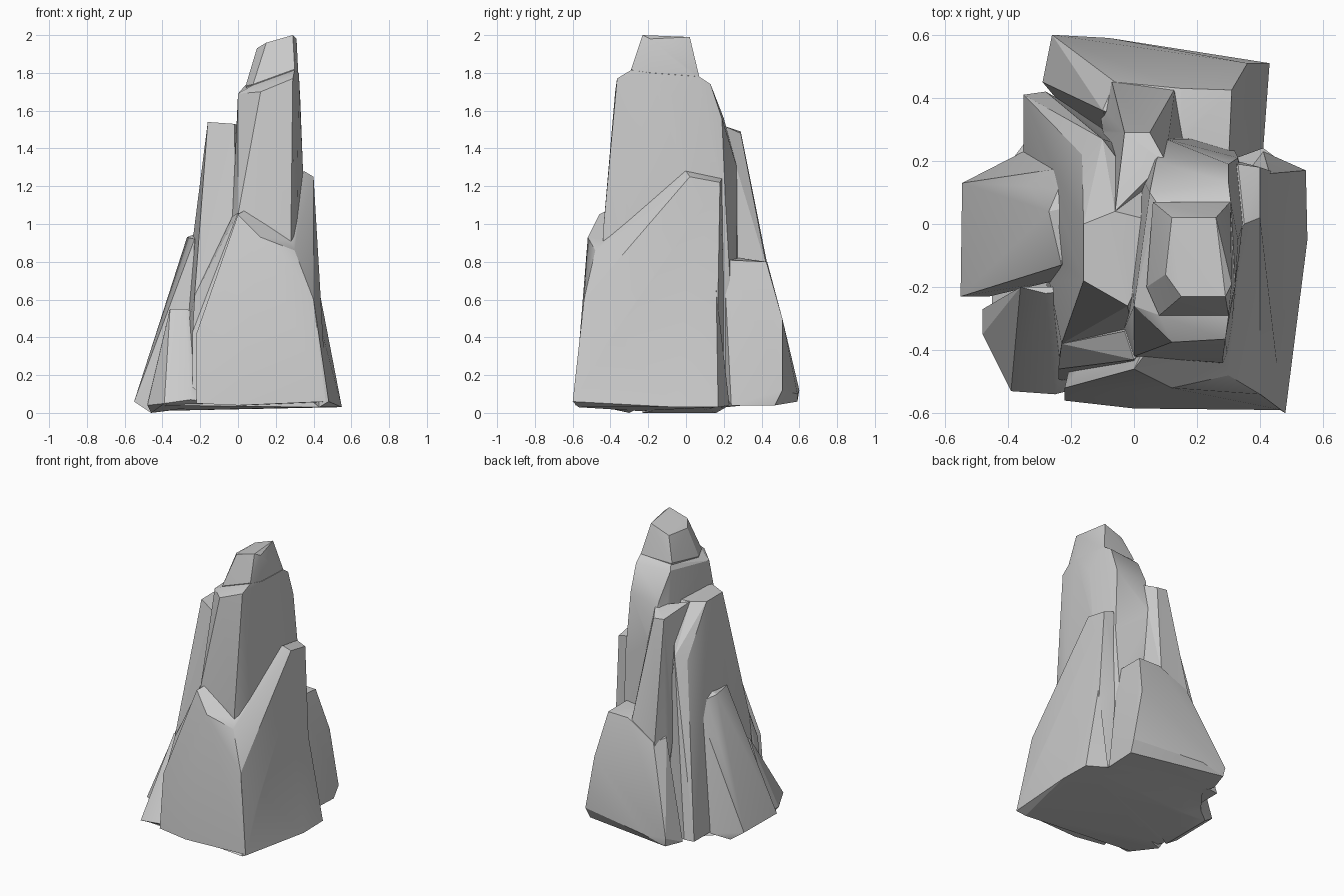
import bpy, bmesh, math


def chunk(name, pts):
    """One angular rock slab: the convex hull of a few corner points."""
    bm = bmesh.new()
    for p in pts:
        bm.verts.new(p)
    res = bmesh.ops.convex_hull(bm, input=bm.verts[:])
    junk = {e for e in res["geom_interior"] + res["geom_unused"]
            if isinstance(e, bmesh.types.BMVert)}
    bmesh.ops.delete(bm, geom=list(junk), context='VERTS')
    bmesh.ops.recalc_face_normals(bm, faces=bm.faces[:])
    me = bpy.data.meshes.new(name)
    bm.to_mesh(me)
    bm.free()
    ob = bpy.data.objects.new(name, me)
    bpy.context.collection.objects.link(ob)
    return ob


slabs = []

# Summit cap
slabs.append(chunk("summit_cap", [
    (.15, -.23, 1.96), (.29, -.23, 2), (.31, -.19, 1.98), (.26, .02, 1.99),
    (.12, .02, 1.94), (.10, -.16, 1.93),
    (.08, -.29, 1.74), (.30, -.29, 1.82), (.32, -.19, 1.78), (.305, .07, 1.78),
    (.06, .07, 1.78), (.04, -.2, 1.73), (.12, -.2, 1.5), (.25, 0, 1.5)]))

# Tall left shoulder and its sloping rear foot
slabs.append(chunk("left_shoulder", [
    (-.16, -.18, 1.54), (-.02, -.26, 1.53), (-.16, 0, 1.54), (-.06, .04, 1.53),
    (-.165, .22, 1.21), (-.10, .27, 1.24), (-.23, -.38, .62), (0, -.38, .66),
    (.1, 0, 1.5), (-.24, -.44, .06), (-.35, .23, .05), (-.35, .41, .05),
    (-.28, .42, .05), (.1, .2, .06)]))

# Sloping buttress between the left shoulder and the front block
slabs.append(chunk("front_buttress", [
    (0, -.43, 1.06), (-.03, -.34, 1.04), (-.23, -.38, .62), (-.24, -.46, .43),
    (-.24, -.5, .06), (0, -.5, .06), (.1, -.3, 1), (0, -.2, .06)]))

# Rear rib
slabs.append(chunk("rear_rib", [
    (-.03, .29, 1.49), (.05, .29, 1.48), (-.06, .04, 1.53), (.1, .2, 1.52),
    (-.07, .45, .69), (.13, .43, .76), (.16, .25, .8), (-.1, .3, .7),
    (-.12, .45, .06), (.15, .46, .06), (.15, 0, .06)]))

# Low rear block
slabs.append(chunk("rear_block", [
    (.15, .43, .8), (.31, .425, .8), (.30, .2, .81), (.14, .28, .82),
    (-.06, .45, .69), (-.10, .36, .7), (.36, .51, .5),
    (.43, .51, .12), (.42, .47, .04), (.41, .24, .04), (-.26, .6, .12),
    (-.25, .59, .06), (-.08, .59, .1), (-.29, .45, .05), (0, .1, .05)]))

# Big front block, with a flared right foot
slabs.append(chunk("front_block", [
    (-.22, -.56, .05), (0, -.585, .04), (.47, -.59, .06), (-.22, -.52, .42),
    (0, -.46, 1.05), (.12, -.52, .93), (.30, -.48, .86), (.40, -.54, .6),
    (.35, 0, 1.28), (.40, .02, 1.25), (.40, .18, 1.22), (.33, .19, 1.24),
    (.43, 0, .65), (.43, .17, .65), (.46, .16, .04), (.25, .22, .04),
    (-.1, 0, .05)]))
slabs.append(chunk("right_foot", [
    (.40, -.54, .6), (.43, 0, .65), (.43, .16, .65), (.48, -.6, .06),
    (.43, -.57, .03), (.51, -.28, .04), (.55, -.05, .03), (.545, .17, .03),
    (.41, .23, .04), (.2, 0, .04)]))

# Left block
slabs.append(chunk("left_block", [
    (-.27, .04, .93), (-.22, .05, .95), (-.23, -.13, .92), (-.21, .18, .9),
    (-.34, .12, .65), (-.55, -.23, .06), (-.545, .13, .06), (-.35, .23, .04),
    (-.46, -.23, 0), (-.46, .16, 0), (-.25, -.18, .5), (-.05, 0, .05),
    (-.1, .05, .9)]))

# Front left wedge
slabs.append(chunk("front_left_wedge", [
    (-.36, -.2, .55), (-.28, -.22, .55), (-.25, -.25, .44), (-.48, -.27, .05),
    (-.48, -.35, .04), (-.46, -.3, 0), (-.39, -.53, .05), (-.25, -.54, .07),
    (-.1, -.5, .05), (-.1, -.2, .05), (-.1, -.2, .5)]))

# Flat underside
slabs.append(chunk("underside", [
    (.43, -.57, .03), (.53, .15, .03), (.40, .23, .04), (.2, .4, .05),
    (-.24, .4, .05), (-.45, .12, .02), (-.45, -.25, .01), (-.38, -.5, .04),
    (0, 0, .4)]))

# Main spire, merged with every slab into one rock
spire = chunk("rock_spire", [
    (.12, -.375, 1.70), (.29, -.365, 1.77), (0, -.26, 1.69), (.05, .1, 1.74),
    (.08, -.29, 1.735), (.30, -.29, 1.815), (.322, -.19, 1.8),
    (.307, .07, 1.78), (.07, .07, 1.77),
    (.30, .13, 1.74), (.33, -.05, 1.65), (.07, .2, 1.56), (.3, .19, 1.56),
    (0, -.42, 1.05), (.28, -.44, .95), (.345, 0, 1.26), (.33, .21, 1.1),
    (.1, .27, 1.3), (-.03, -.33, 1.03),
    (.3, -.45, .06), (-.05, -.44, .06), (.36, .1, .06), (.3, .27, .06),
    (-.05, .3, .06)])
for s in slabs:
    m = spire.modifiers.new(s.name, 'BOOLEAN')
    m.operation, m.solver, m.object = 'UNION', 'EXACT', s

# Bake the union and drop the loose slabs
bpy.context.view_layer.update()
dg = bpy.context.evaluated_depsgraph_get()
merged = bpy.data.meshes.new_from_object(spire.evaluated_get(dg))
spire.modifiers.clear()
spire.data = merged
for s in slabs:
    bpy.data.objects.remove(s)

# Crisp edges, softly shaded slabs
bpy.ops.object.select_all(action='DESELECT')
spire.select_set(True)
bpy.context.view_layer.objects.active = spire
bpy.ops.object.shade_smooth_by_angle(angle=math.radians(22))
